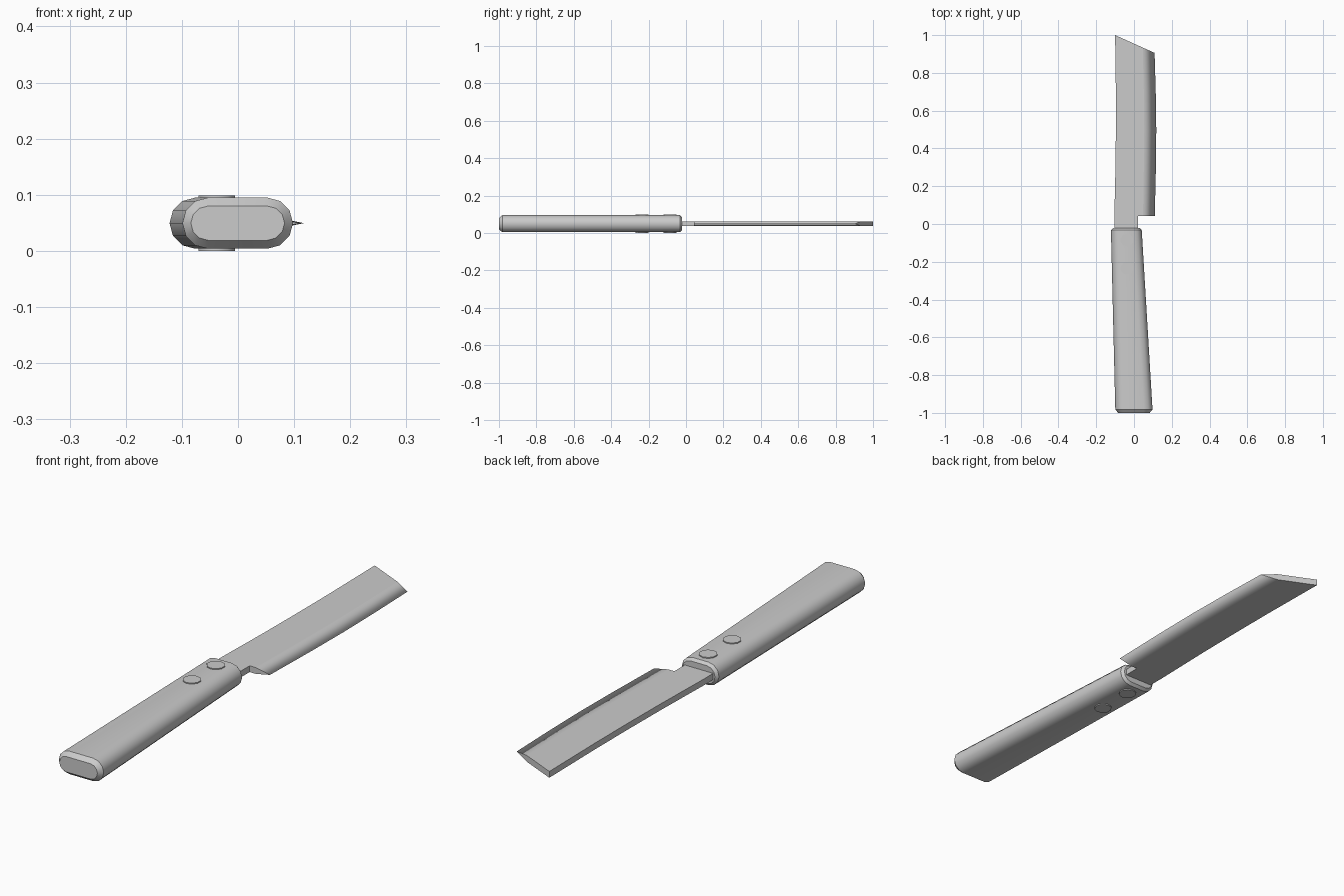
import bpy, bmesh, math

if "Cube" in bpy.data.objects:
    bpy.data.objects.remove(bpy.data.objects["Cube"])

ZC = 0.0495  # mid-plane height


def add_object(name, bm):
    bmesh.ops.recalc_face_normals(bm, faces=bm.faces)
    me = bpy.data.meshes.new(name)
    bm.to_mesh(me)
    bm.free()
    ob = bpy.data.objects.new(name, me)
    bpy.context.collection.objects.link(ob)
    return ob


def smooth(ob, degrees):
    bpy.ops.object.select_all(action='DESELECT')
    ob.select_set(True)
    bpy.context.view_layer.objects.active = ob
    bpy.ops.object.shade_smooth_by_angle(angle=math.radians(degrees))


def bridge(bm, loops, closed_ends=True):
    for a, b in zip(loops, loops[1:]):
        n = len(a)
        for i in range(n):
            j = (i + 1) % n
            bm.faces.new((a[i], a[j], b[j], b[i]))
    if closed_ends:
        bm.faces.new(loops[0])
        bm.faces.new(loops[-1])


# Handle: flat-sided oval section, tapering towards the blade, bevelled at both ends
def oval(bm, y, left, right, inset, r=0.0455, seg=6):
    rad = r - inset
    ring = []
    for cx, start in ((right - r, -90), (left + r, 90)):
        for i in range(seg + 1):
            a = math.radians(start + 180 * i / seg)
            ring.append(bm.verts.new((cx + rad * math.cos(a), y, ZC + rad * math.sin(a))))
    return ring


bm = bmesh.new()
bridge(bm, [oval(bm, *s) for s in (
    (-1.0, -0.099, 0.098, 0.015),
    (-0.982, -0.099, 0.098, 0.0),
    (-0.033, -0.122, 0.041, 0.0),
    (-0.022, -0.122, 0.041, 0.010))])
smooth(add_object("handle", bm), 35)

# Blade: flat body with a V-ground cutting edge, slanted tip
# each station: spine, start of the grind, cutting edge (x, y)
stations = (
    ((-0.104, 0.043), (0.048, 0.043), (0.110, 0.043)),
    ((-0.098, 0.30), (0.052, 0.30), (0.116, 0.30)),
    ((-0.096, 0.50), (0.054, 0.50), (0.118, 0.50)),
    ((-0.096, 0.70), (0.052, 0.70), (0.115, 0.70)),
    ((-0.100, 1.0), (0.046, 0.934), (0.109, 0.906)))
T = 0.0125
bm = bmesh.new()
loops = []
for spine, grind, edge in stations:
    pts = ((*spine, T), (*grind, T), (*edge, 0), (*grind, -T), (*spine, -T))
    loops.append([bm.verts.new((x, y, ZC + z)) for x, y, z in pts])
bridge(bm, loops)
blade = add_object("blade", bm)
for p in blade.data.polygons:  # soft shading over the ground edge only
    p.use_smooth = p.center.x > 0.06 and abs(p.normal.y) < 0.5

# Neck joining blade and handle
bm = bmesh.new()
bridge(bm, [[bm.verts.new((x, y, ZC + z)) for x, z in
             ((-0.104, T), (0.021, T), (0.021, -T), (-0.104, -T))] for y in (-0.06, 0.043)])
add_object("neck", bm)

# Rivets through the handle
for i, y in enumerate((-0.235, -0.085)):
    bpy.ops.mesh.primitive_cylinder_add(vertices=10, radius=0.034, depth=2 * ZC,
                                        location=(-0.038, y, ZC))
    bpy.context.object.name = f"rivet_{i + 1}"
    smooth(bpy.context.object, 40)
